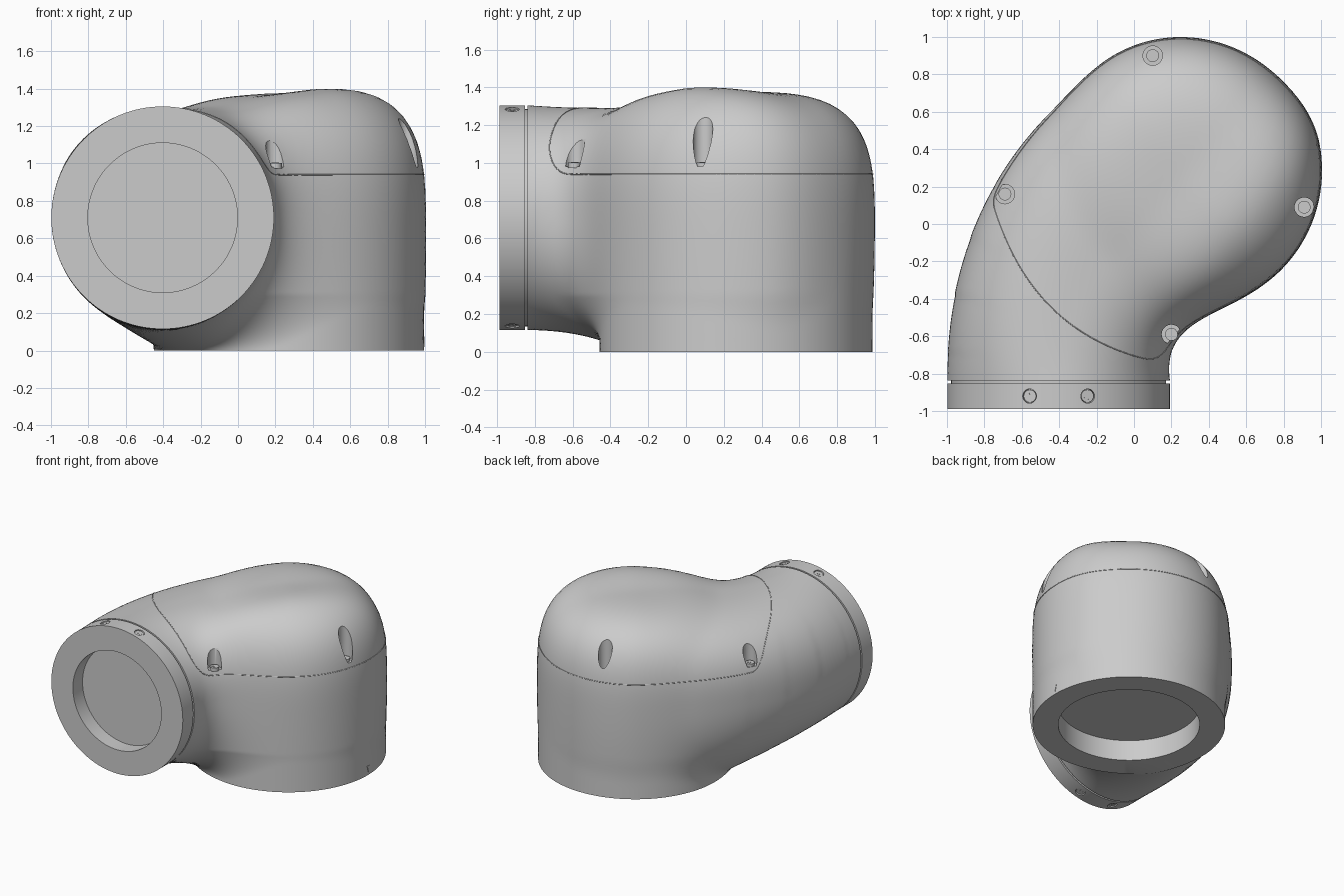
import bpy, bmesh, math
from mathutils import Vector

if "Cube" in bpy.data.objects:
    bpy.data.objects.remove(bpy.data.objects["Cube"])

GREY = bpy.data.materials.new("housing grey")
GREY.diffuse_color = (0.6, 0.6, 0.6, 1)
GREY.use_nodes = True
GREY.node_tree.nodes["Principled BSDF"].inputs["Base Color"].default_value = GREY.diffuse_color

def add_mesh(name, bm, smooth=True):
    bmesh.ops.recalc_face_normals(bm, faces=bm.faces)
    me = bpy.data.meshes.new(name)
    bm.to_mesh(me)
    bm.free()
    ob = bpy.data.objects.new(name, me)
    bpy.context.collection.objects.link(ob)
    me.materials.append(GREY)
    if smooth:
        shade(ob)
    return ob

def select(ob):
    bpy.ops.object.select_all(action='DESELECT')
    ob.select_set(True)
    bpy.context.view_layer.objects.active = ob

def shade(ob):
    select(ob)
    bpy.ops.object.shade_smooth_by_angle(angle=math.radians(35))

# Housing shape: a domed column blended with a bent tube
CX, CY, R = 0.272, 0.265, 0.722
FRONT, AX, AZ, TR = -0.838, -0.403, 0.71, 0.595
P0, P1, P2 = (AX, FRONT), (AX, -0.25), (CX, CY)

def axis(t):
    a, b, c = (1 - t) ** 2, 2 * t * (1 - t), t * t
    return (a * P0[0] + b * P1[0] + c * P2[0], a * P0[1] + b * P1[1] + c * P2[1])

def tangent(t):
    return (2 * ((1 - t) * (P1[0] - P0[0]) + t * (P2[0] - P1[0])),
            2 * ((1 - t) * (P1[1] - P0[1]) + t * (P2[1] - P1[1])))

SAMPLES = [(i / 6, axis(i / 6)) for i in range(7)]

def tube(x, y, z):
    t = min(SAMPLES, key=lambda s: (x - s[1][0]) ** 2 + (y - s[1][1]) ** 2)[0]
    for _ in range(4):
        a, d = axis(t), tangent(t)
        t += ((x - a[0]) * d[0] + (y - a[1]) * d[1]) / (d[0] ** 2 + d[1] ** 2)
        t = min(1, max(0, t))
    a, d = axis(t), tangent(t)
    dx, dy = x - a[0], y - a[1]
    r = math.hypot(dx, dy) + 1e-9
    side = (d[0] * dy - d[1] * dx) / (r * math.hypot(*d))
    s = min(1, t / 0.85)
    left, right = TR + 0.125 * s * s * (3 - 2 * s), TR - 0.07 * t
    w = (left + right) / 2 + side * (left - right) / 2
    if z > AZ:
        h, n = TR - 0.09 * t + 0.14 * t * t, 2 + 1.2 * t
    else:
        h, n = TR + 0.45 * t * t, 2 + 0.5 * t
    return (((r / w) ** n + (abs(z - AZ) / h) ** n) ** (1 / n) - 1) * TR

def column(x, y, z):
    r = math.hypot(x - CX, y - CY) / R
    h = max(0, z - 0.6) / 0.755
    return ((r ** 3.5 + h ** 3.5) ** (1 / 3.5) - 1) * R

def field(p):
    # the blend is wider on the inner side of the bend
    a, b = tube(*p), column(*p)
    u = min(1, max(0, (p[0] * 0.766 - p[1] * 0.643) / 0.5))
    k = (0.08 + 0.2 * u * u * (3 - 2 * u)) * (0.4 + 0.6 * min(1, max(0, p[2] / 0.3)))
    h = max(0, k - abs(a - b)) / k
    return min(a, b) - h * h * k / 4

def hit(origin, direction):
    # distance from an inside point to the surface
    lo, step = 0.0, 0.1
    while field(origin + direction * (lo + step)) < 0 and lo < 3:
        lo += step
    hi = lo + step
    for _ in range(13):
        mid = (lo + hi) / 2
        if field(origin + direction * mid) < 0:
            lo = mid
        else:
            hi = mid
    return origin + direction * lo

def bridge(bm, a, b):
    for i in range(len(a)):
        j = (i + 1) % len(a)
        bm.faces.new((a[i], a[j], b[j], b[i]))

# Housing: sections fanned from the front opening down to the base
N, M = 128, 64
bm = bmesh.new()
loops = []
for s in range(M + 1):
    u = s / M
    th = math.pi / 2 * (1 - u)
    out = Vector((0, math.cos(th), math.sin(th)))
    c = Vector((AX + (CX - AX) * u, FRONT, 0)) + out * (AZ + (CY - FRONT - AZ) * u)
    loop = []
    for i in range(N):
        al = 2 * math.pi * i / N
        loop.append(bm.verts.new(hit(c, Vector((math.cos(al), 0, 0)) + out * math.sin(al))))
    loops.append(loop)
# Base rim and recess
for z in (0, 0.17):
    loops.append([bm.verts.new((CX + 0.53 * math.cos(2 * math.pi * i / N),
                                CY + 0.53 * math.sin(2 * math.pi * i / N), z)) for i in range(N)])
for a, b in zip(loops, loops[1:]):
    bridge(bm, a, b)
bm.faces.new(loops[0])
bm.faces.new(loops[-1])
housing = add_mesh("housing", bm, smooth=False)

# Front ring with recess, turned about the tube axis
bm = bmesh.new()
prof = [(0.575, -0.81), (0.575, -0.852), (0.595, -0.852), (0.595, -0.988), (0.4, -0.988), (0.4, -0.863)]
rings = [[bm.verts.new((AX + r * math.cos(2 * math.pi * i / N), y, AZ + r * math.sin(2 * math.pi * i / N)))
          for i in range(N)] for r, y in prof]
for a, b in zip(rings, rings[1:]):
    bridge(bm, a, b)
bm.faces.new(rings[0])
bm.faces.new(rings[-1])
front_ring = add_mesh("front_ring", bm, smooth=False)

def cylinder(name, centre, direction, r, depth, smooth=True):
    bm = bmesh.new()
    bmesh.ops.create_cone(bm, cap_ends=True, segments=32, radius1=r, radius2=r, depth=depth)
    ob = add_mesh(name, bm, smooth)
    ob.location = centre
    ob.rotation_euler = Vector(direction).to_track_quat('Z', 'Y').to_euler()
    return ob

def cut(target, cutter):
    cutter.hide_render = True
    select(target)
    m = target.modifiers.new("cut", 'BOOLEAN')
    m.operation, m.object, m.solver = 'DIFFERENCE', cutter, 'EXACT'
    bpy.ops.object.modifier_apply(modifier=m.name)
    bpy.data.objects.remove(cutter)

def screw(centre, direction):
    # head with a raised cross on top
    d = Vector(direction).normalized()
    c = Vector(centre)
    cylinder("screw_head", c, d, 0.034, 0.03)
    bm = bmesh.new()
    for sx, sy in ((0.04, 0.009), (0.009, 0.04)):
        v = bmesh.ops.create_cube(bm, size=1)["verts"]
        bmesh.ops.scale(bm, vec=(sx, sy, 0.004), verts=v)
    ob = add_mesh("screw_cross", bm, False)
    ob.location = c + d * 0.0145
    ob.rotation_euler = d.to_track_quat('Z', 'Y').to_euler()
    ob.rotation_euler.rotate_axis('Z', 0.5)

# Cover screws in scooped pockets
for x, y in ((-0.69, 0.16), (0.1, 0.9), (0.91, 0.09), (0.2, -0.59)):
    cut(housing, cylinder("pocket_cutter", (x, y, 1.28), (0, 0, 1), 0.052, 0.6, False))
    screw((x, y, 0.988), (0, 0, 1))
shade(housing)

# Ring screws, two on top and two below
for sz in (1, -1):
    for sx in (1, -1):
        d = Vector((sx * math.sin(0.265), 0, sz * math.cos(0.265)))
        c = Vector((AX, -0.92, AZ))
        cut(front_ring, cylinder("hole_cutter", c + d * 0.6, d, 0.038, 0.06, False))
        screw(c + d * 0.573, d)
shade(front_ring)

# Cover seam: level around the column, arched across the tube
U, V = Vector((0.766, -0.643, 0)), Vector((-0.643, -0.766, 0))

def limit(u):
    return 0.63 - 0.5 * (u - 0.03) ** 2

path = []
origin = Vector((0, 0, 0.94))
start = math.atan2(V.y, V.x)
for i in range(1, 300):
    a = start + 2 * math.pi * i / 300
    p = hit(origin, Vector((math.cos(a), math.sin(a), 0)))
    if p.dot(V) < limit(p.dot(U)):
        path.append(p)
ua, ub = path[-1].dot(U), path[0].dot(U)
for i in range(1, 80):
    u = ua + (ub - ua) * i / 80
    p = U * u + V * limit(u) + Vector((0, 0, 0.94))
    if field(p) < 0:
        path.append(hit(p, Vector((0, 0, 1))))
for _ in range(12):
    path = [(path[i - 1] + path[i] * 2 + path[(i + 1) % len(path)]) / 4 for i in range(len(path))]

def snap(p):
    for _ in range(3):
        f, e = field(p), 1e-3
        g = Vector([(field(p + Vector(d) * e) - f) / e for d in ((1, 0, 0), (0, 1, 0), (0, 0, 1))])
        p = p - g * (f / g.length_squared)
    return p

cu = bpy.data.curves.new("cover_seam", 'CURVE')
cu.dimensions, cu.bevel_depth, cu.bevel_resolution = '3D', 0.003, 1
sp = cu.splines.new('POLY')
sp.points.add(len(path) - 1)
for q, p in zip(sp.points, path):
    q.co = (*snap(p), 1)
sp.use_cyclic_u = True
cu.materials.append(GREY)
bpy.context.collection.objects.link(bpy.data.objects.new("cover_seam", cu))

# Small alignment arrow near the base
bm = bmesh.new()
x = CX + R
f = bm.faces.new([bm.verts.new((x - 0.003, CY + dy, z)) for dy, z in ((-0.016, 0.075), (0.016, 0.075), (0, 0.02))])
ext = bmesh.ops.extrude_face_region(bm, geom=[f])["geom"]
bmesh.ops.translate(bm, vec=(0.006, 0, 0), verts=[v for v in ext if isinstance(v, bmesh.types.BMVert)])
add_mesh("alignment_arrow", bm, False)
